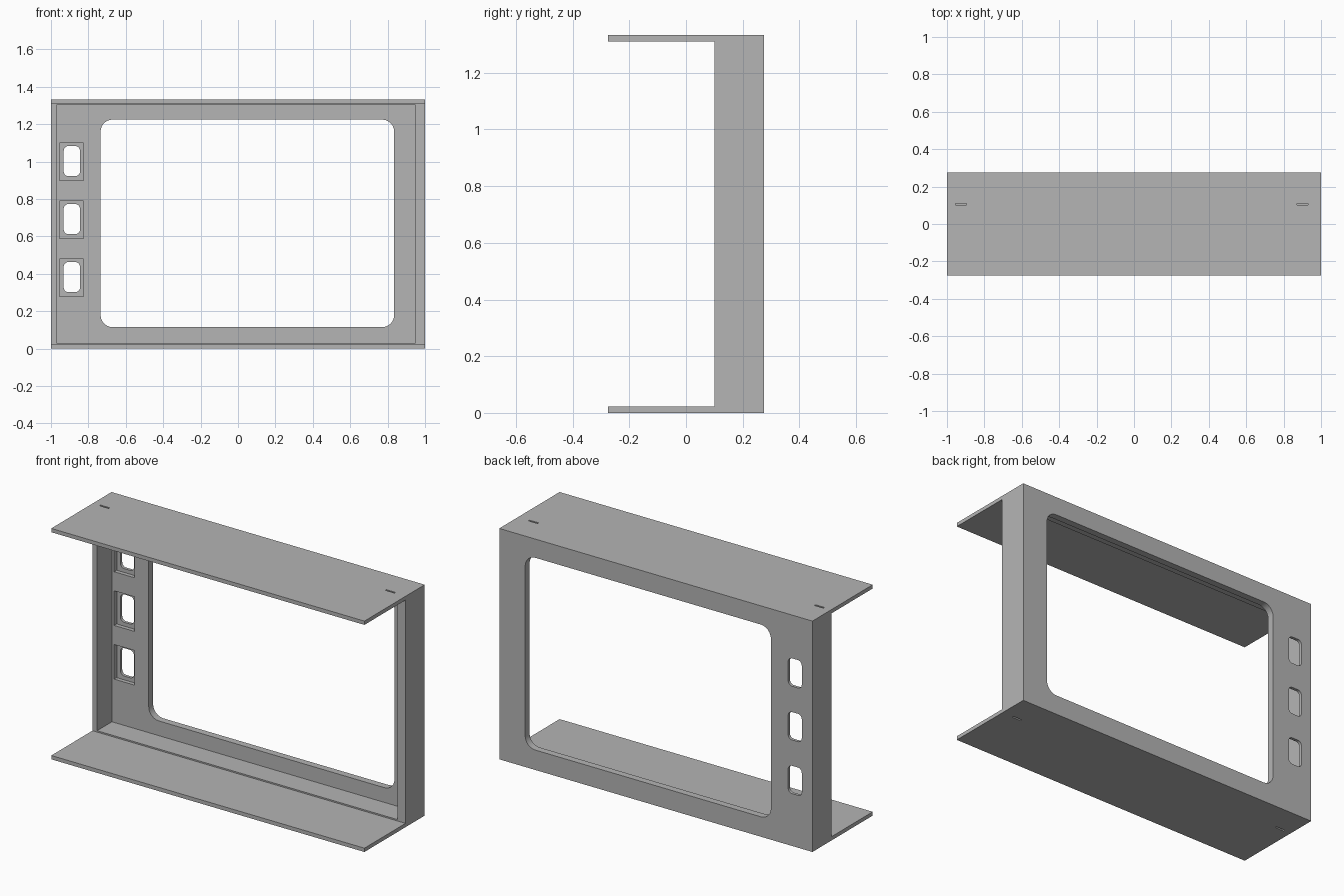
import bpy
import math

default = bpy.data.objects.get("Cube")
if default:
    bpy.data.objects.remove(default, do_unlink=True)

HEIGHT, DEPTH = 1.333, 0.275
PLATE, WALL_Y, PANEL_Y = 0.022, 0.10, 0.235

grey = bpy.data.materials.new("plain grey")
grey.use_nodes = True
colour = (0.46, 0.46, 0.46, 1)
grey.diffuse_color = colour
grey.node_tree.nodes["Principled BSDF"].inputs["Base Color"].default_value = colour


def prism(name, outline, place, start, end):
    """Extrude a 2D outline; place(u, v, w) maps it into space."""
    n = len(outline)
    verts = [place(u, v, w) for w in (start, end) for u, v in outline]
    faces = [list(range(n))[::-1], list(range(n, 2 * n))]
    faces += [[i, (i + 1) % n, n + (i + 1) % n, n + i] for i in range(n)]
    mesh = bpy.data.meshes.new(name)
    mesh.from_pydata(verts, [], faces)
    mesh.materials.append(grey)
    obj = bpy.data.objects.new(name, mesh)
    bpy.context.collection.objects.link(obj)
    bpy.context.view_layer.objects.active = obj
    bpy.ops.object.select_all(action='DESELECT')
    obj.select_set(True)
    bpy.ops.object.mode_set(mode='EDIT')
    bpy.ops.mesh.select_all(action='SELECT')
    bpy.ops.mesh.normals_make_consistent(inside=False)
    bpy.ops.object.mode_set(mode='OBJECT')
    return obj


def rounded(u0, u1, v0, v1, r=0, steps=6):
    """Rectangle outline with optional round corners."""
    if not r:
        return [(u0, v0), (u1, v0), (u1, v1), (u0, v1)]
    centres = [(u1 - r, v1 - r), (u0 + r, v1 - r), (u0 + r, v0 + r), (u1 - r, v0 + r)]
    points = []
    for k, (cu, cv) in enumerate(centres):
        for i in range(steps + 1):
            a = math.pi / 2 * (k + i / steps)
            points.append((cu + r * math.cos(a), cv + r * math.sin(a)))
    return points


def along_x(u, v, w):
    return (w, u, v)


def along_y(u, v, w):
    return (u, w, v)


def along_z(u, v, w):
    return (u, v, w)


# Housing: C-shaped side profile, with long top and bottom plates
profile = [(-DEPTH, 0), (DEPTH, 0), (DEPTH, HEIGHT), (-DEPTH, HEIGHT),
           (-DEPTH, HEIGHT - PLATE), (WALL_Y, HEIGHT - PLATE),
           (WALL_Y, PLATE), (-DEPTH, PLATE)]
housing = prism("display_housing", profile, along_x, -1, 1)

# Cavity behind the panel and the large window
cutters = [
    prism("cavity_cutter", rounded(-0.97, 0.95, 0.03, 1.304), along_y, 0.05, PANEL_Y),
    prism("window_cutter", rounded(-0.735, 0.835, 0.115, 1.225, 0.065), along_y, 0.2, 0.4),
]

# Three button holes, each in a square-cornered recess
for z in (0.38, 0.69, 1.0):
    cutters.append(prism("recess_cutter", rounded(-0.955, -0.825, z - 0.1, z + 0.1),
                         along_y, 0.2, 0.258))
    cutters.append(prism("button_cutter", rounded(-0.932, -0.845, z - 0.078, z + 0.083, 0.025),
                         along_y, 0.2, 0.4))

# Small blind slots in the top and bottom plates
for x in (-0.925, 0.9):
    for z in (0, HEIGHT):
        cutters.append(prism("slot_cutter", rounded(x - 0.03, x + 0.03, 0.1, 0.11, 0.0045),
                             along_z, z - 0.014, z + 0.014))

for cutter in cutters:
    cutter.hide_render = True
    mod = housing.modifiers.new("cut", 'BOOLEAN')
    mod.operation, mod.solver, mod.object = 'DIFFERENCE', 'EXACT', cutter

# Apply the cuts and drop the cutters
bpy.ops.object.select_all(action='DESELECT')
bpy.context.view_layer.objects.active = housing
housing.select_set(True)
for mod in list(housing.modifiers):
    bpy.ops.object.modifier_apply(modifier=mod.name)
for cutter in cutters:
    bpy.data.objects.remove(cutter, do_unlink=True)
bpy.ops.object.shade_smooth_by_angle(angle=math.radians(30))
